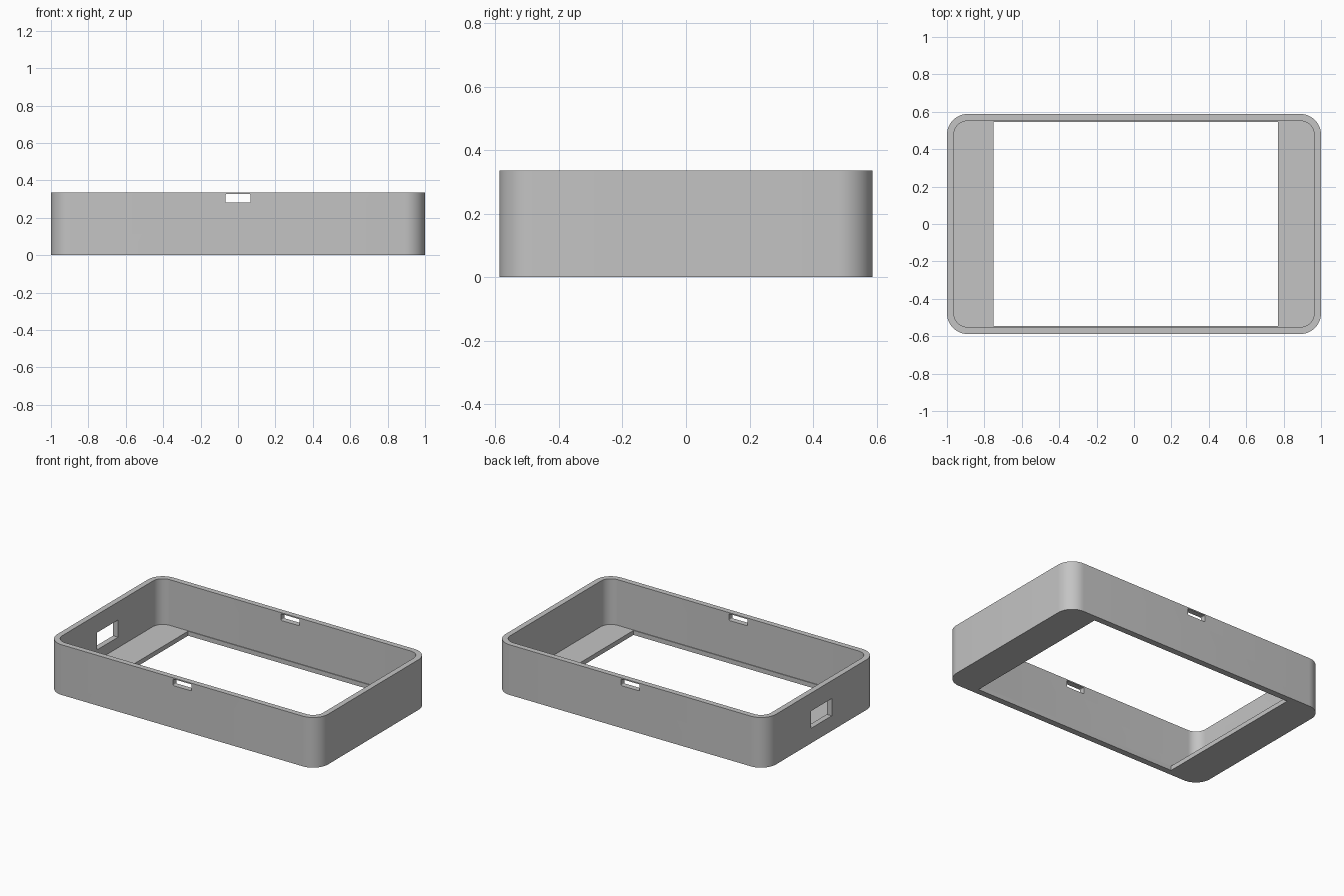
import bpy
import bmesh
from mathutils import Matrix, Vector

# Remove the default cube
cube = bpy.data.objects.get("Cube")
if cube:
    bpy.data.objects.remove(cube, do_unlink=True)

HEIGHT = 0.335
HALF_Y = 0.588
WALL = 0.037
FLOOR = 0.03
RADIUS = 0.11

grey = bpy.data.materials.new("plain grey")
grey.use_nodes = True
colour = (0.55, 0.55, 0.55, 1)
grey.diffuse_color = colour
grey.node_tree.nodes["Principled BSDF"].inputs["Base Color"].default_value = colour


def block(name, low, high, radius=0, axis=2, segments=12):
    """Box between two corners, with the edges along one axis rounded."""
    low, high = Vector(low), Vector(high)
    bm = bmesh.new()
    bmesh.ops.create_cube(bm, size=1, matrix=Matrix.LocRotScale(
        (low + high) / 2, None, high - low))
    if radius:
        edges = [e for e in bm.edges
                 if abs((e.verts[0].co - e.verts[1].co)[axis]) > 1e-4]
        bmesh.ops.bevel(bm, geom=edges, offset=radius, segments=segments,
                        profile=0.5, affect='EDGES')
    mesh = bpy.data.meshes.new(name)
    bm.to_mesh(mesh)
    bm.free()
    mesh.materials.append(grey)
    obj = bpy.data.objects.new(name, mesh)
    bpy.context.collection.objects.link(obj)
    return obj


# Rounded outer body
tray = block("tray", (-1, -HALF_Y, 0), (1, HALF_Y, HEIGHT), RADIUS)

# Hollow inside, floor opening, paired clip slots and side port
inner = HALF_Y - WALL
cutters = [
    block("cavity_cutter", (-1 + WALL, -inner, FLOOR), (1 - WALL, inner, 1),
          RADIUS - WALL),
    block("floor_opening_cutter", (-0.751, -0.546, -0.2), (0.77, 0.546, 0.2)),
    block("clip_slot_cutter", (-0.068, -1, 0.283), (0.068, 1, 0.327),
          0.006, axis=1, segments=3),
    block("side_port_cutter", (-1.2, -0.11, 0.1), (-0.85, 0.11, 0.215)),
]
for cutter in cutters:
    cutter.hide_render = True
    cut = tray.modifiers.new(cutter.name, 'BOOLEAN')
    cut.operation = 'DIFFERENCE'
    cut.solver = 'EXACT'
    cut.object = cutter

# Apply the cuts and clear the helpers
bpy.context.view_layer.objects.active = tray
tray.select_set(True)
for cutter in cutters:
    bpy.ops.object.modifier_apply(modifier=cutter.name)
for cutter in cutters:
    bpy.data.objects.remove(cutter, do_unlink=True)

# Smooth the round corners, keep the rims sharp
bpy.ops.object.shade_smooth_by_angle(angle=0.6)
